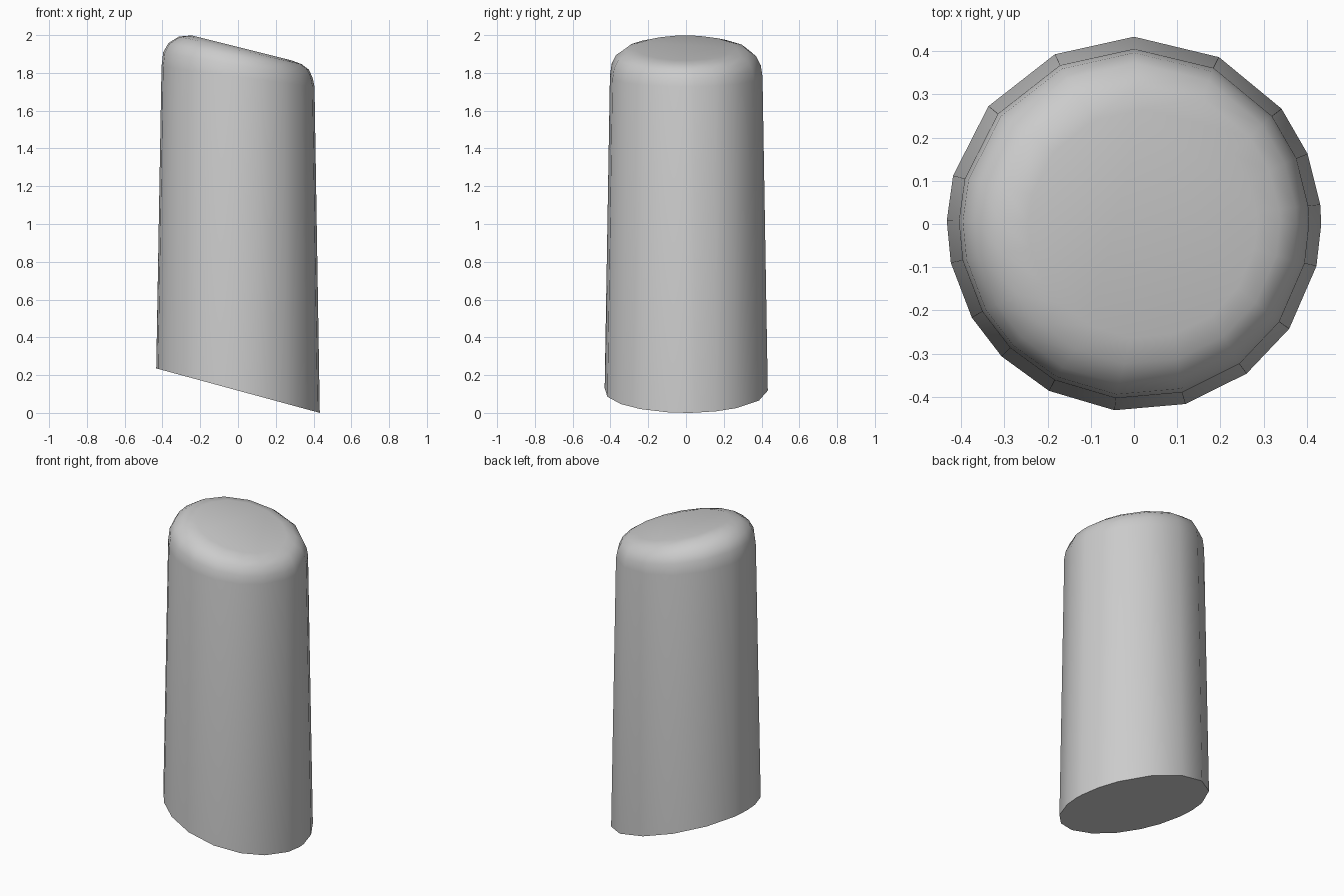
import bpy, bmesh
from math import radians, cos, sin

if "Cube" in bpy.data.objects:
    bpy.data.objects.remove(bpy.data.objects["Cube"])

# Irregular angular spacing of the hand-cut, many-sided outline
ANGLES = [0, 6, 22, 38, 63, 90, 115, 141, 165, 179, 192,
          210, 225, 243, 264, 286, 307, 326, 347]

# Rings from slanted base to slanted, rounded top:
# radius, x shift, height at centre, slope along x
RINGS = [(0.433, 0.0, 0.118, -0.272),
         (0.405, 0.0, 1.78, -0.13),
         (0.396, 0.0, 1.84, -0.175),
         (0.372, 0.004, 1.888, -0.19),
         (0.325, 0.012, 1.922, -0.225),
         (0.265, 0.02, 1.937, -0.25)]

bm = bmesh.new()
loops = []
for radius, shift, height, slope in RINGS:
    loop = []
    for a in ANGLES:
        x = shift + radius * cos(radians(a))
        y = radius * sin(radians(a))
        loop.append(bm.verts.new((x, y, height + slope * x)))
    loops.append(loop)

# Walls and rounded shoulder
n = len(ANGLES)
for low, high in zip(loops, loops[1:]):
    for i in range(n):
        j = (i + 1) % n
        bm.faces.new((low[i], low[j], high[j], high[i]))

# Flat slanted caps
bm.faces.new(loops[0][::-1])
bm.faces.new(loops[-1])
bmesh.ops.recalc_face_normals(bm, faces=bm.faces)

mesh = bpy.data.meshes.new("slanted_post")
bm.to_mesh(mesh)
bm.free()
post = bpy.data.objects.new("slanted_post", mesh)
bpy.context.collection.objects.link(post)

# Smooth sides, crisp base edge
bpy.context.view_layer.objects.active = post
post.select_set(True)
bpy.ops.object.shade_smooth_by_angle(angle=radians(40))
